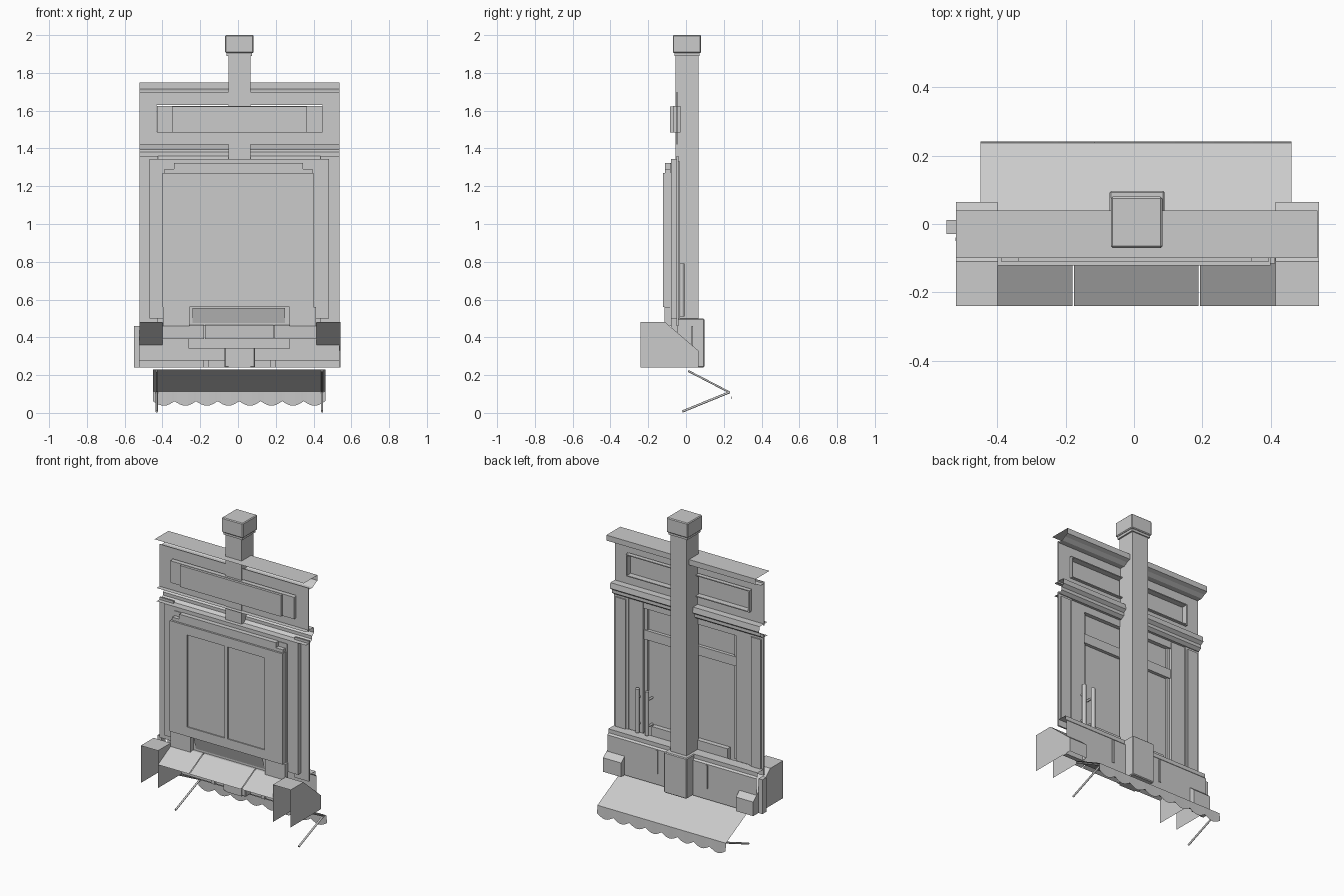
import bpy, bmesh, math
from mathutils import Vector

cube = bpy.data.objects.get("Cube")
if cube:
    bpy.data.objects.remove(cube, do_unlink=True)

grey = bpy.data.materials.new("plain_grey")
grey.use_nodes = True
COLOUR = (0.6, 0.6, 0.6, 1)
grey.diffuse_color = COLOUR
grey.node_tree.nodes["Principled BSDF"].inputs["Base Color"].default_value = COLOUR

CX = 0.0075          # middle of the shopfront
L, R = -0.522, 0.537  # outer ends


def finish(name, bm):
    mesh = bpy.data.meshes.new(name)
    bm.to_mesh(mesh)
    bm.free()
    mesh.materials.append(grey)
    ob = bpy.data.objects.new(name, mesh)
    bpy.context.collection.objects.link(ob)
    return ob


def box(name, x0, x1, y0, y1, z0, z1, bevel=0):
    bm = bmesh.new()
    bmesh.ops.create_cube(bm, size=1)
    for v in bm.verts:
        v.co = Vector((x1 if v.co.x > 0 else x0,
                       y1 if v.co.y > 0 else y0,
                       z1 if v.co.z > 0 else z0))
    if bevel:
        bmesh.ops.bevel(bm, geom=bm.edges[:], offset=bevel, segments=1, affect='EDGES')
    return finish(name, bm)


def pair(name, inner, outer, *rest):
    """Matching boxes on both sides of the middle."""
    box("left_" + name, CX + inner, CX + outer, *rest)
    box("right_" + name, CX - outer, CX - inner, *rest)


def frame(name, x0, x1, y0, y1, z0, z1, side, rail):
    box(name + "_right_side", x0, x0 + side, y0, y1, z0, z1)
    box(name + "_left_side", x1 - side, x1, y0, y1, z0, z1)
    box(name + "_bottom", x0 + side, x1 - side, y0, y1, z0, z0 + rail)
    box(name + "_top", x0 + side, x1 - side, y0, y1, z1 - rail, z1)


def strip(name, profile, x0, x1, ends=False):
    """Open moulding: a (y, z) profile drawn along x, optionally with end plates."""
    bm = bmesh.new()
    a = [bm.verts.new((x0, y, z)) for y, z in profile]
    b = [bm.verts.new((x1, y, z)) for y, z in profile]
    for i in range(len(profile) - 1):
        bm.faces.new((a[i], b[i], b[i + 1], a[i + 1]))
    if ends:
        bm.faces.new(a[::-1])
        bm.faces.new(b)
    return finish(name, bm)


def rod(name, p, q, radius):
    p, q = Vector(p), Vector(q)
    bm = bmesh.new()
    bmesh.ops.create_cone(bm, cap_ends=True, segments=10, radius1=radius,
                          radius2=radius, depth=(q - p).length)
    turn = (q - p).to_track_quat('Z', 'Y')
    for v in bm.verts:
        v.co = turn @ v.co + (p + q) / 2
    for f in bm.faces:
        f.smooth = len(f.verts) == 4
    return finish(name, bm)


# Central post with cap and plinth
box("post", -0.05, 0.065, -0.055, 0.065, 0.24, 1.91)
box("post_cap", -0.068, 0.083, -0.07, 0.08, 1.905, 2.0, 0.005)
box("post_collar", -0.06, 0.075, -0.062, 0.072, 1.89, 1.91)
box("post_plinth", -0.072, 0.09, -0.05, 0.097, 0.24, 0.5, 0.005)

# Cornices
strip("top_cornice", [(-0.1, 1.75), (0.04, 1.75), (0.04, 1.715), (0.015, 1.705),
                      (-0.01, 1.69), (-0.045, 1.69)], L, R)
strip("lower_cornice", [(-0.08, 1.43), (0.0, 1.43), (0.005, 1.395), (-0.015, 1.38),
                        (-0.015, 1.36), (-0.035, 1.345), (-0.08, 1.345)], L, R)

# Fascia with recessed sign tray
frame("fascia", L, R, -0.05, -0.045, 1.42, 1.7, 0.09, 0.07)
X0, X1 = -0.43, 0.447
box("sign_back", X0, X1, -0.07, -0.066, 1.485, 1.625)
box("sign_panel", -0.35, 0.365, -0.086, -0.066, 1.485, 1.622)
frame("sign_tray", X0, X1, -0.07, -0.028, 1.485, 1.625, 0.008, 0.006)

# Pilasters, jambs and shop window
pair("pilaster", 0.43, 0.53, -0.05, -0.04, 0.46, 1.36)
pair("pilaster_face", 0.445, 0.515, -0.04, -0.032, 0.5, 1.33)
pair("jamb", 0.33, 0.475, -0.08, -0.046, 0.5, 1.34)
pair("inner_bead", 0.31, 0.33, -0.08, -0.062, 0.5, 1.34)
box("window_head", CX - 0.475, CX + 0.475, -0.08, -0.05, 1.3, 1.345)
box("transom", CX - 0.33, CX + 0.33, -0.08, -0.055, 1.1, 1.16)
box("window_sheet", CX - 0.4, CX + 0.4, -0.084, -0.076, 0.46, 1.32)

# Display case behind the window, stepped at the top
box("case_body", -0.4, 0.4, -0.115, -0.08, 0.56, 1.27)
box("case_step", -0.39, 0.395, -0.11, -0.08, 1.27, 1.29)
box("case_top", -0.34, 0.345, -0.11, -0.08, 1.29, 1.322)
pair("case_leg", 0.265, 0.405, -0.115, -0.08, 0.46, 0.56)
frame("case_border", -0.4, 0.4, -0.122, -0.115, 0.56, 1.27, 0.125, 0.06)
box("case_mullion", -0.012, 0.012, -0.122, -0.115, 0.62, 1.21)

# Kick panel with sloping face
box("kick_panel", -0.262, 0.275, -0.08, -0.045, 0.34, 0.56)
strip("kick_slope", [(-0.108, 0.555), (-0.082, 0.47)], -0.24, 0.25)

# Pull handles
for i, x in enumerate((0.292, 0.36)):
    rod(f"handle_{i}", (x, -0.022, 0.51), (x, -0.022, 0.79), 0.013)
    for z in (0.56, 0.73):
        rod(f"handle_bracket_{i}_{z}", (x, -0.078, z), (x, -0.022, z), 0.007)

# Stall riser
strip("stall_riser", [(-0.045, 0.5), (0.02, 0.5), (0.02, 0.475), (0.03, 0.465),
                      (0.03, 0.24)], L, R)
box("riser_foot", L, R, 0.0, 0.028, 0.24, 0.28)
pair("riser_strip", 0.17, 0.183, 0.03, 0.036, 0.31, 0.46)
pair("riser_tab", 0.165, 0.19, -0.012, 0.0, 0.24, 0.28)
box("end_plate", -0.55, L, -0.03, 0.012, 0.24, 0.46)

# Corbels at the ends, open underneath and inside
corbel = [(-0.24, 0.24), (-0.24, 0.48), (-0.11, 0.48), (0.065, 0.33), (0.065, 0.24)]
for side, x0, x1 in (("right", L, -0.4), ("left", 0.415, 0.542)):
    strip(side + "_corbel", corbel[1:], x0, x1)
    for edge, x in (("outer", x0), ("inner", x1)):
        bm = bmesh.new()
        bm.faces.new([bm.verts.new((x, y, z)) for y, z in corbel])
        finish(f"{side}_corbel_{edge}", bm)

# Sloping sill between the corbels
for i, (x0, x1) in enumerate(((-0.4, -0.18), (-0.176, 0.189), (0.193, 0.415))):
    strip(f"sill_{i}", [(-0.24, 0.39), (-0.1, 0.465), (-0.08, 0.465)], x0, x1)

# Awning with scalloped valance and stays
A0, A1 = -0.45, 0.462
strip("awning", [(0.01, 0.23), (0.238, 0.113)], A0, A1)
bm = bmesh.new()
steps, scallops = 64, 8
previous = None
for i in range(steps + 1):
    t = i / steps
    x = A0 + (A1 - A0) * t
    z = 0.062 - 0.024 * abs(math.sin(math.pi * scallops * t))
    pts = (bm.verts.new((x, 0.238, 0.113)), bm.verts.new((x, 0.241, z)))
    if previous:
        bm.faces.new((previous[0], pts[0], pts[1], previous[1]))
    previous = pts
finish("valance", bm)
for side, x in (("right", -0.43), ("left", 0.445)):
    rod(side + "_awning_stay", (x, 0.232, 0.11), (x, -0.02, 0.007), 0.006)
    rod(side + "_awning_arm", (x, 0.012, 0.222), (x, 0.232, 0.108), 0.005)
